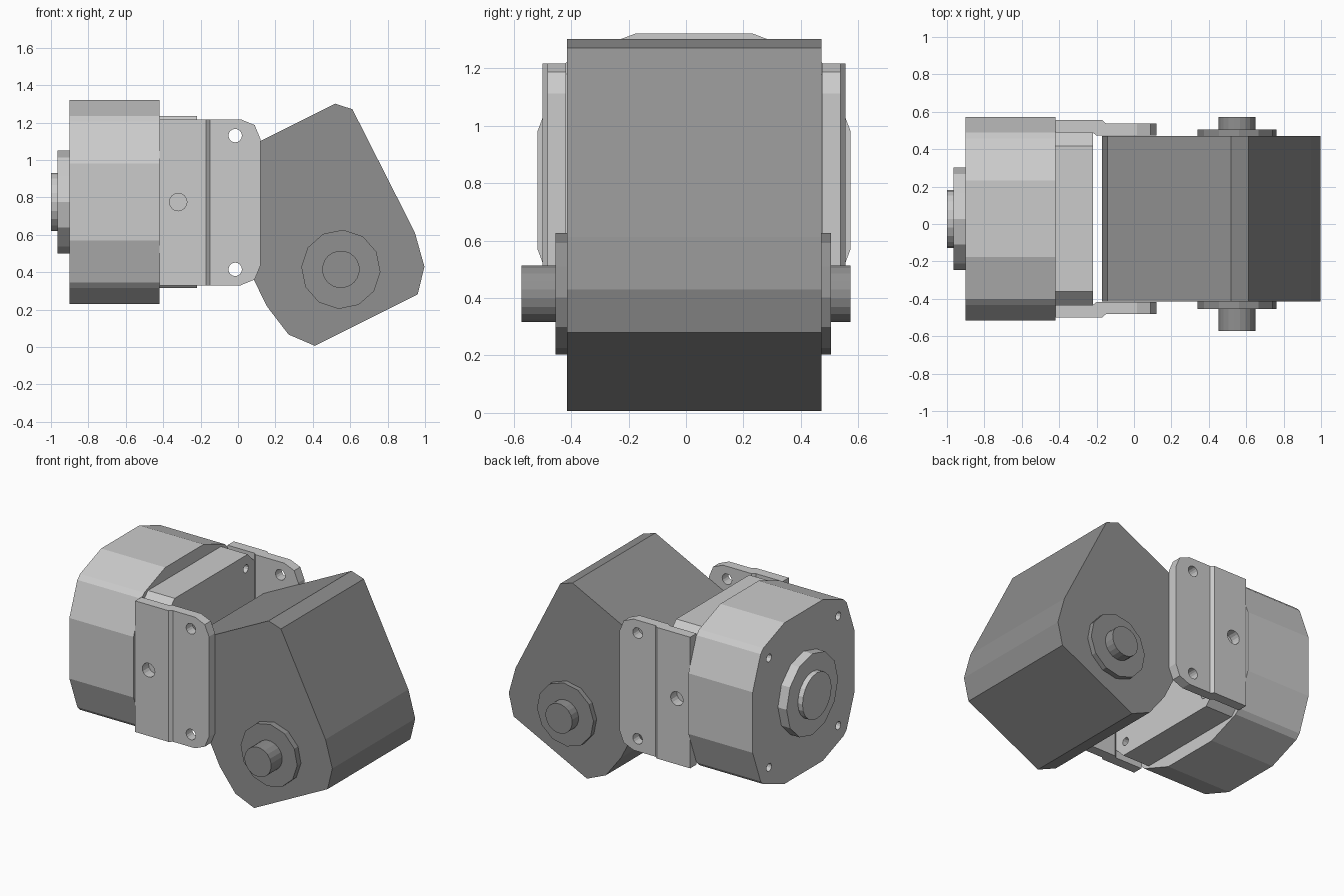
import bpy, bmesh
from math import sin, cos, pi, atan2

if "Cube" in bpy.data.objects:
    bpy.data.objects.remove(bpy.data.objects["Cube"])

CY, CZ = 0.028, 0.775          # motor axis
PX, PZ = 0.55, 0.415           # pivot axis of the tilted block
ORDER = {'x': lambda a, b, t: (t, a, b),
         'y': lambda a, b, t: (a, t, b),
         'z': lambda a, b, t: (a, b, t)}


def prism(name, axis, pts, t0, t1, mat=None):
    """Extrude a 2D outline along one axis."""
    bm = bmesh.new()
    f = ORDER[axis]
    lo = [bm.verts.new(f(a, b, t0)) for a, b in pts]
    hi = [bm.verts.new(f(a, b, t1)) for a, b in pts]
    n = len(pts)
    bm.faces.new(lo)
    bm.faces.new(hi)
    for i in range(n):
        j = (i + 1) % n
        bm.faces.new((lo[i], lo[j], hi[j], hi[i]))
    bmesh.ops.recalc_face_normals(bm, faces=bm.faces)
    me = bpy.data.meshes.new(name)
    bm.to_mesh(me)
    bm.free()
    ob = bpy.data.objects.new(name, me)
    bpy.context.collection.objects.link(ob)
    if mat:
        me.materials.append(mat)
    return ob


def ring(a, b, r, n, start=0.0):
    return [(a + r * cos(start + 2 * pi * i / n), b + r * sin(start + 2 * pi * i / n))
            for i in range(n)]


def drill(ob, cutters):
    """Cut each cutter out of the object, then discard it."""
    for c in cutters:
        c.hide_render = True
        m = ob.modifiers.new("hole", 'BOOLEAN')
        m.operation, m.solver, m.object = 'DIFFERENCE', 'EXACT', c
        bpy.context.view_layer.objects.active = ob
        bpy.ops.object.modifier_apply(modifier=m.name)
        bpy.data.objects.remove(c)


def corner_holes(x0, x1):
    return [prism("cutter", 'x', ring(CY + sy * 0.37, CZ + sz * 0.37, 0.027, 12), x0, x1)
            for sy in (-1, 1) for sz in (-1, 1)]


dark = bpy.data.materials.new("dark_grey")
dark.diffuse_color = (0.28, 0.28, 0.28, 1)
dark.use_nodes = True
dark.node_tree.nodes["Principled BSDF"].inputs["Base Color"].default_value = dark.diffuse_color

# Motor body: one corner of the outline repeated around four quadrants
corner = [(0.545, 0.205), (0.46, 0.43), (0.43, 0.46), (0.205, 0.545)]
outline = []
for k in range(4):
    for a, b in corner:
        for _ in range(k):
            a, b = -b, a
        outline.append((CY + a, CZ + b))
body = prism("motor_body", 'x', outline, -0.90, -0.42)
drill(body, corner_holes(-0.95, -0.82))

# Rear boss and shaft stub
prism("rear_boss", 'x', ring(CY, CZ, 0.275, 12), -0.965, -0.89)
prism("rear_shaft", 'x', ring(CY, CZ, 0.155, 20), -1.0, -0.95)

# Chamfered front flange
h, c = 0.46, 0.39
flange = prism("front_flange", 'x',
               [(CY + a, CZ + b) for a, b in ((h, -c), (h, c), (c, h), (-c, h),
                                              (-h, c), (-h, -c), (-c, -h), (c, -h))],
               -0.43, -0.22)
drill(flange, corner_holes(-0.30, -0.17))

# Stepped side plates with rounded outer corners
step = [(-0.42, 0.46), (-0.22, 0.46), (-0.20, 0.445), (0.12, 0.445),
        (0.12, 0.51), (-0.15, 0.51), (-0.17, 0.527), (-0.42, 0.527)]
for side, label in ((-1, "front"), (1, "back")):
    plate = prism("side_plate_" + label, 'z',
                  [(x, CY + side * y) for x, y in step], 0.33, 1.217)
    bm = bmesh.new()
    bm.from_mesh(plate.data)
    ends = [e for e in bm.edges
            if all(v.co.x > 0.11 for v in e.verts)
            and abs(e.verts[0].co.z - e.verts[1].co.z) < 1e-4]
    bmesh.ops.bevel(bm, geom=ends, offset=0.105, segments=2, profile=0.5,
                    affect='EDGES')
    bm.to_mesh(plate.data)
    bm.free()
    y0, y1 = sorted((CY + side * 0.40, CY + side * 0.60))
    drill(plate, [prism("cutter", 'y', ring(x, z, r, 16), y0, y1)
                  for x, z, r in ((-0.015, 1.13, 0.036), (-0.015, 0.415, 0.036),
                                  (-0.32, CZ, 0.047))])

# Tilted block, symmetric outline turned about the pivot
tilt = atan2(1, 2)
half = [(0.307, -0.304), (0.406, -0.187), (0.442, 0.0), (0.438, 0.738), (0.369, 0.806)]
local = half + [(-u, v) for u, v in reversed(half)]
prism("tilted_block", 'y',
      [(PX + u * cos(tilt) - v * sin(tilt), PZ + u * sin(tilt) + v * cos(tilt))
       for u, v in local], CY - 0.443, CY + 0.443, dark)

# Pivot collars and pins on both sides
for label, c0, c1, p1 in (("front", -0.40, -0.455, -0.573), ("back", 0.46, 0.505, 0.573)):
    prism("pivot_collar_" + label, 'y', ring(PX, PZ, 0.212, 12, tilt), *sorted((c0, c1)), dark)
    prism("pivot_pin_" + label, 'y', ring(PX, PZ, 0.1, 20, tilt), *sorted((c0, p1)), dark)
